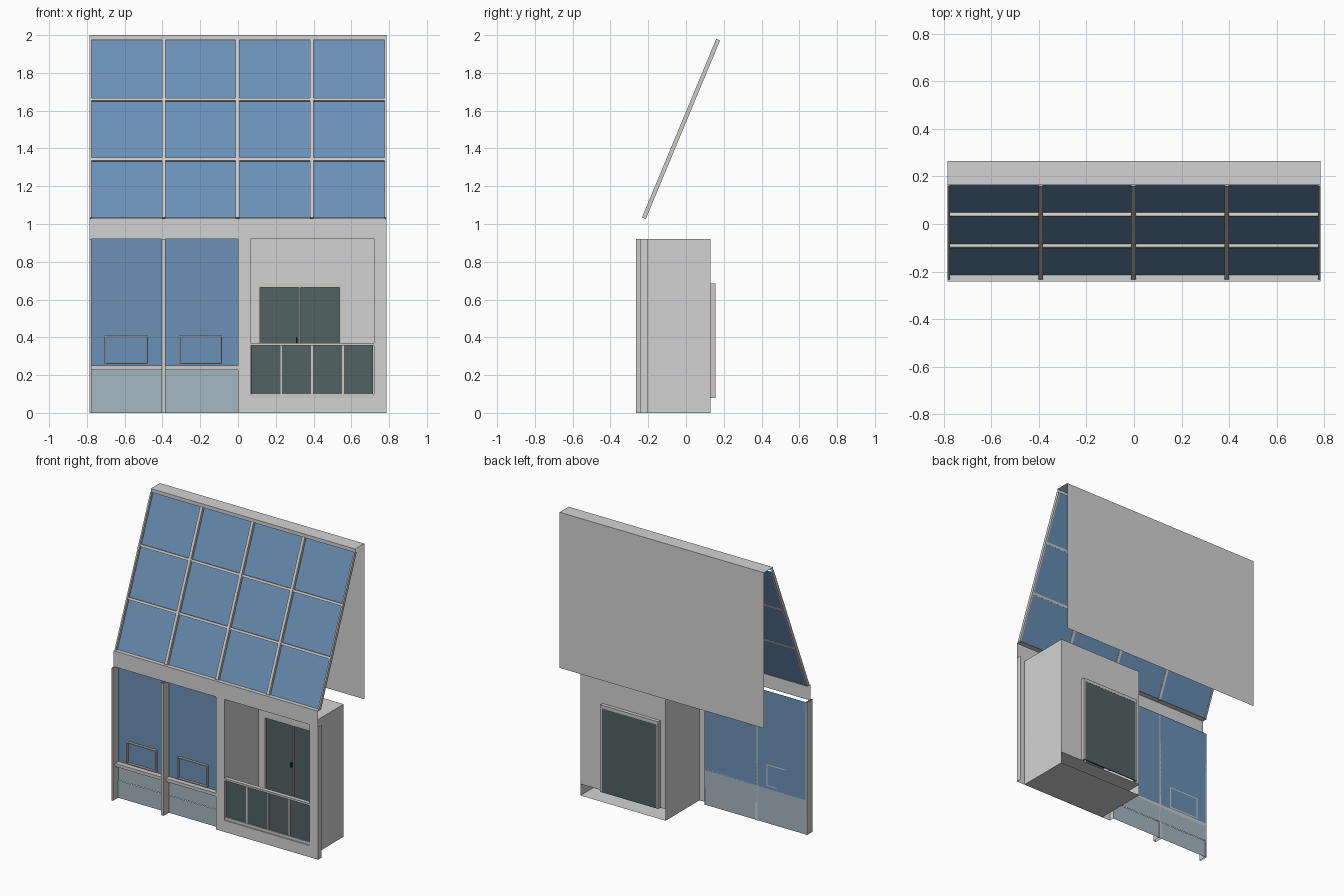
import bpy, bmesh, math
from mathutils import Vector

if "Cube" in bpy.data.objects:
    bpy.data.objects.remove(bpy.data.objects["Cube"])


def material(name, rgb):
    m = bpy.data.materials.new(name)
    m.diffuse_color = (*rgb, 1)
    m.use_nodes = True
    m.node_tree.nodes["Principled BSDF"].inputs["Base Color"].default_value = m.diffuse_color
    return m


WALL = material("light grey wall", (0.65, 0.65, 0.65))
FRAME = material("warm grey frame", (0.62, 0.60, 0.58))
GLASS = material("blue glass", (0.145, 0.28, 0.47))
PANEL = material("pale blue grey panel", (0.38, 0.48, 0.54))
DARK = material("dark green glass", (0.082, 0.122, 0.120))
BLACK = material("black handle", (0.02, 0.02, 0.02))


def finish(name, bm, mat):
    me = bpy.data.meshes.new(name)
    bm.to_mesh(me)
    bm.free()
    me.materials.append(mat)
    ob = bpy.data.objects.new(name, me)
    bpy.context.collection.objects.link(ob)
    return ob


def sheet(name, axis, pos, rects, mat, flip=False):
    """Flat rectangles (u0, u1, v0, v1) in the plane axis = pos."""
    bm = bmesh.new()
    for u0, u1, v0, v1 in rects:
        vs = []
        for u, v in ((u0, v0), (u1, v0), (u1, v1), (u0, v1)):
            co = [u, v]
            co.insert("xyz".index(axis), pos)
            vs.append(bm.verts.new(co))
        bm.faces.new(vs[::-1] if flip else vs)
    return finish(name, bm, mat)


def boxes(name, items, mat, capped=True):
    """Boxes (x0, x1, y0, y1, z0, z1), optionally without top and bottom."""
    bm = bmesh.new()
    for x0, x1, y0, y1, z0, z1 in items:
        vs = bmesh.ops.create_cube(bm, size=1)["verts"]
        for v in vs:
            v.co = Vector(((x0 + x1) / 2 + v.co.x * (x1 - x0),
                           (y0 + y1) / 2 + v.co.y * (y1 - y0),
                           (z0 + z1) / 2 + v.co.z * (z1 - z0)))
    if not capped:
        bm.normal_update()
        bmesh.ops.delete(bm, geom=[f for f in bm.faces if abs(f.normal.z) > 0.9],
                         context='FACES')
    return finish(name, bm, mat)


W = 0.785                      # half width
FRONT, BACK = -0.242, 0.265    # facade plane, upper rear wall plane
GY = -0.205                    # lower glass plane
BX0, BX1, BY = 0.065, 0.72, 0.13   # bay

# facade: header across the full width and a surround for the bay
sheet("facade", "y", FRONT, [(-W, W, 0.92, 1.03), (0, BX0, 0, 0.92),
                             (BX1, W, 0, 0.92), (BX0, BX1, 0, 0.08)], WALL)
sheet("header_ledge", "z", 1.03, [(-W, W, FRONT, GY)], WALL)
sheet("facade_return_right", "x", W, [(FRONT, GY, 0, 0.92)], WALL)
sheet("facade_return_left", "x", 0, [(FRONT, GY, 0, 0.92)], WALL, True)

# upper rear wall and roof strip
sheet("upper_rear_wall", "y", BACK, [(-W, W, 0.92, 2)], WALL, True)
sheet("roof_strip", "z", 2, [(-W, W, 0.165, BACK)], WALL)
sheet("roof_fascia", "y", 0.165, [(-W, W, 1.975, 2)], WALL)

# lower left glazing with panels beneath
sheet("lower_glass", "y", GY, [(-W, 0, 0.24, 0.92)], GLASS)
sheet("upper_apron_panel", "y", GY, [(-W, 0, 0.12, 0.24)], PANEL)
sheet("lower_apron_panel", "y", GY - 0.003, [(-W, 0, 0, 0.12)], PANEL)
boxes("window_sill", [(-W, 0, FRONT + 0.002, GY, 0.228, 0.25)], FRAME)
boxes("lower_mullions", [(-W, -W + 0.01, -BACK, GY, 0, 0.92),
                         (-0.405, -0.385, -BACK, GY, 0, 0.92)], FRAME, capped=False)

# small opening lights in the lower glazing
t = 0.007
for i, (x0, x1) in enumerate(((-0.706, -0.476), (-0.312, -0.084))):
    z0, z1, y0 = 0.258, 0.41, GY - 0.015
    boxes(f"opening_light_frame_{i + 1}",
          [(x0, x1, y0, GY, z0, z0 + t), (x0, x1, y0, GY, z1 - t, z1),
           (x0, x0 + t, y0, GY, z0 + t, z1 - t),
           (x1 - t, x1, y0, GY, z0 + t, z1 - t)], FRAME)

# recessed bay
WX0, WX1, WZ0, WZ1, WY = 0.105, 0.55, 0.08, 0.685, 0.155
sheet("bay_left_wall", "x", BX0, [(FRONT, BY, 0, 0.92)], WALL, True)
sheet("bay_right_wall", "x", BX1, [(FRONT, BY, 0, 0.92)], WALL)
sheet("bay_roof", "z", 0.92, [(BX0, BX1, FRONT, BY)], WALL)
sheet("bay_floor", "z", 0.08, [(BX0, BX1, FRONT, BY)], WALL)
sheet("bay_base", "z", 0, [(BX0, BX1, FRONT, BY)], WALL, True)
sheet("bay_rear_wall", "y", BY, [(BX0, WX0, WZ0, 0.92), (WX1, BX1, WZ0, 0.92),
                                 (WX0, WX1, WZ1, 0.92)], WALL, True)

# sliding door at the back of the bay
boxes("door_frame", [(WX0, WX0 + 0.012, BY, WY, WZ0, WZ1),
                     (WX1 - 0.012, WX1, BY, WY, WZ0, WZ1),
                     (WX0 + 0.012, WX1 - 0.012, BY, WY, WZ1 - 0.022, WZ1)], FRAME)
boxes("door_panes", [(WX0 + 0.012, WX1 - 0.012, WY - 0.008, WY - 0.001,
                      WZ0, WZ1 - 0.022)], DARK)
boxes("door_stile", [(0.322, 0.331, WY - 0.018, WY - 0.008, WZ0, WZ1 - 0.022)], FRAME)
boxes("door_handle", [(0.307, 0.314, WY - 0.022, WY - 0.008, 0.37, 0.4)], BLACK)

# balcony railing
pitch = (BX1 - BX0) / 4
boxes("railing_panels", [(BX0 + i * pitch + 0.004, BX0 + (i + 1) * pitch - 0.004,
                          -0.228, -0.222, 0.1, 0.356) for i in range(4)], DARK)
boxes("railing_rails", [(BX0, BX1, -0.24, -0.212, 0.356, 0.37),
                        (BX0, BX1, -0.235, -0.215, 0.08, 0.1)], FRAME)
boxes("railing_posts", [(BX0 + i * pitch - 0.005, BX0 + i * pitch + 0.005,
                         -0.232, -0.218, 0.1, 0.356) for i in (1, 2, 3)], FRAME)

# sloping glazing: built upright, then leaned back about its lower edge
lean = math.atan2(0.393, 0.945)
length = math.hypot(0.393, 0.945)
centres = (-W + 0.005, -0.393, -0.002, 0.39, W - 0.005)
halves = (0.005, 0.010, 0.010, 0.010, 0.005)
slope = [
    boxes("sloping_mullions", [(c - h, c + h, 0, 0.022, 0, length)
                               for c, h in zip(centres, halves)], FRAME),
    boxes("sloping_glazing_bars", [(-W + 0.01, W - 0.01, 0.004, 0.02, s - 0.008, s + 0.008)
                                   for s in (length * 0.328, length * 0.664)], FRAME),
    sheet("sloping_glass", "y", 0.019, [(-W + 0.004, W - 0.004, 0.003, length - 0.001)], GLASS),
]
for ob in slope:
    ob.rotation_euler.x = -lean
    ob.location = (0, -0.233, 1.035)
